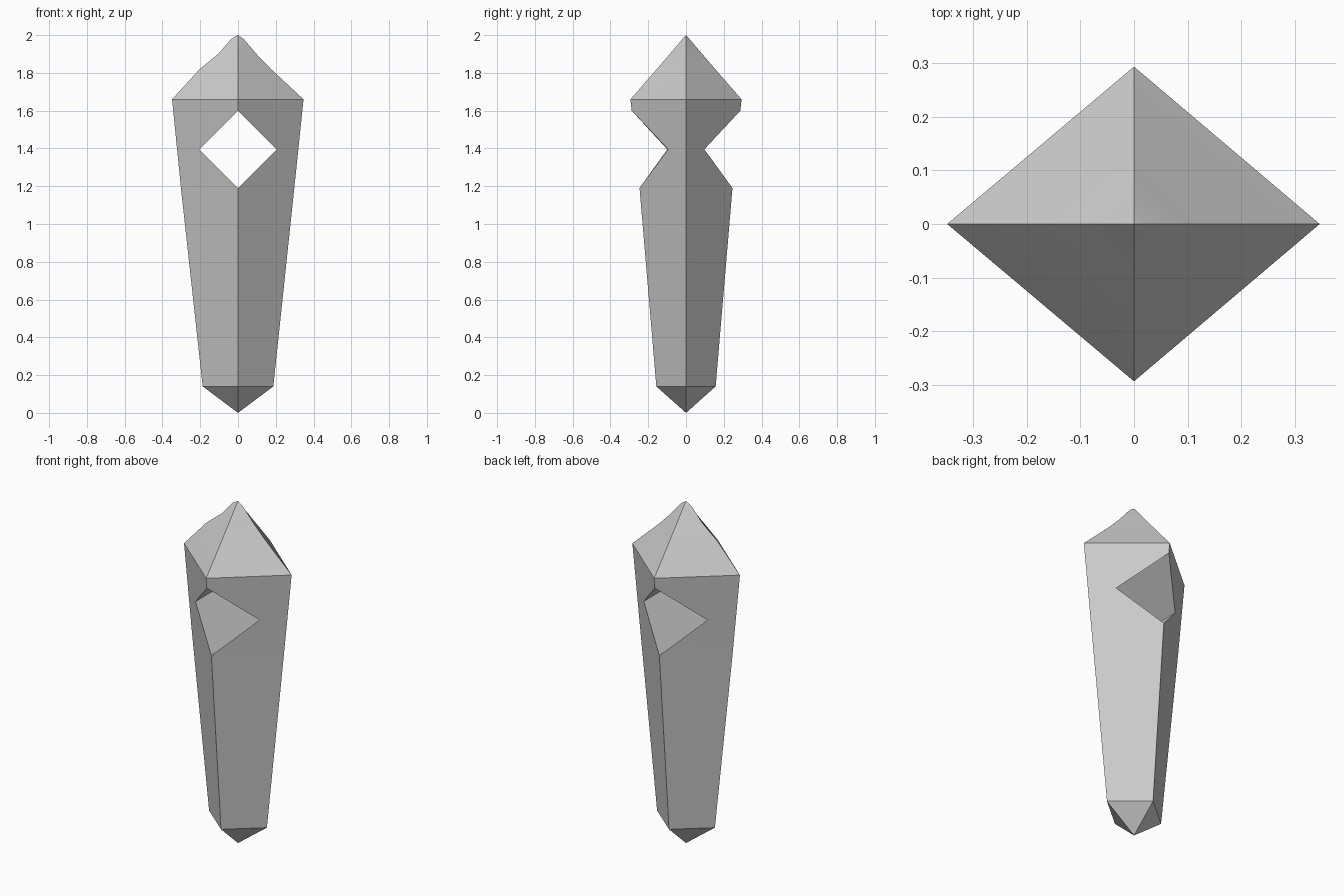
import bpy, bmesh, math

if "Cube" in bpy.data.objects:
    bpy.data.objects.remove(bpy.data.objects["Cube"])


def make_object(name, bm):
    bmesh.ops.recalc_face_normals(bm, faces=bm.faces[:])
    mesh = bpy.data.meshes.new(name)
    bm.to_mesh(mesh)
    bm.free()
    obj = bpy.data.objects.new(name, mesh)
    bpy.context.collection.objects.link(obj)
    return obj


# Crystal body: rhombic rings as (z, left x, right x, half depth)
rings = [
    (0.14, 0.187, 0.187, 0.157),
    (1.19, 0.302, 0.298, 0.246),
    (1.66, 0.349, 0.347, 0.294),
    (1.82, 0.203, 0.175, 0.155),
    (1.90, 0.105, 0.098, 0.086),
    (1.98, 0.036, 0.030, 0.018),
]
bm = bmesh.new()
loops = [[bm.verts.new(p) for p in ((-l, 0, z), (0, -d, z), (r, 0, z), (0, d, z))]
         for z, l, r, d in rings]
bottom, top = bm.verts.new((0, 0, 0)), bm.verts.new((0, 0, 2))
for i in range(4):
    j = (i + 1) % 4
    for a, b in zip(loops, loops[1:]):
        bm.faces.new((a[i], a[j], b[j], b[i]))
    bm.faces.new((loops[0][j], loops[0][i], bottom))
    bm.faces.new((loops[-1][i], loops[-1][j], top))
body = make_object("crystal_body", bm)

# Diamond-shaped cutter running front to back
bm = bmesh.new()
ends = [[bm.verts.new((0.205 * math.cos(k * math.pi / 2), y,
                       1.395 + 0.205 * math.sin(k * math.pi / 2))) for k in range(4)]
        for y in (-0.6, 0.6)]
for end in ends:
    bm.faces.new(end)
for i in range(4):
    j = (i + 1) % 4
    bm.faces.new((ends[0][i], ends[0][j], ends[1][j], ends[1][i]))
cutter = make_object("hole_cutter", bm)
cutter.hide_render = True

# Cut the window, then remove the helper
mod = body.modifiers.new("window", 'BOOLEAN')
mod.object = cutter
mod.operation = 'DIFFERENCE'
mod.solver = 'EXACT'
bpy.context.view_layer.objects.active = body
body.select_set(True)
bpy.ops.object.modifier_apply(modifier=mod.name)
bpy.data.objects.remove(cutter)
bpy.ops.object.shade_smooth_by_angle(angle=math.radians(20))
